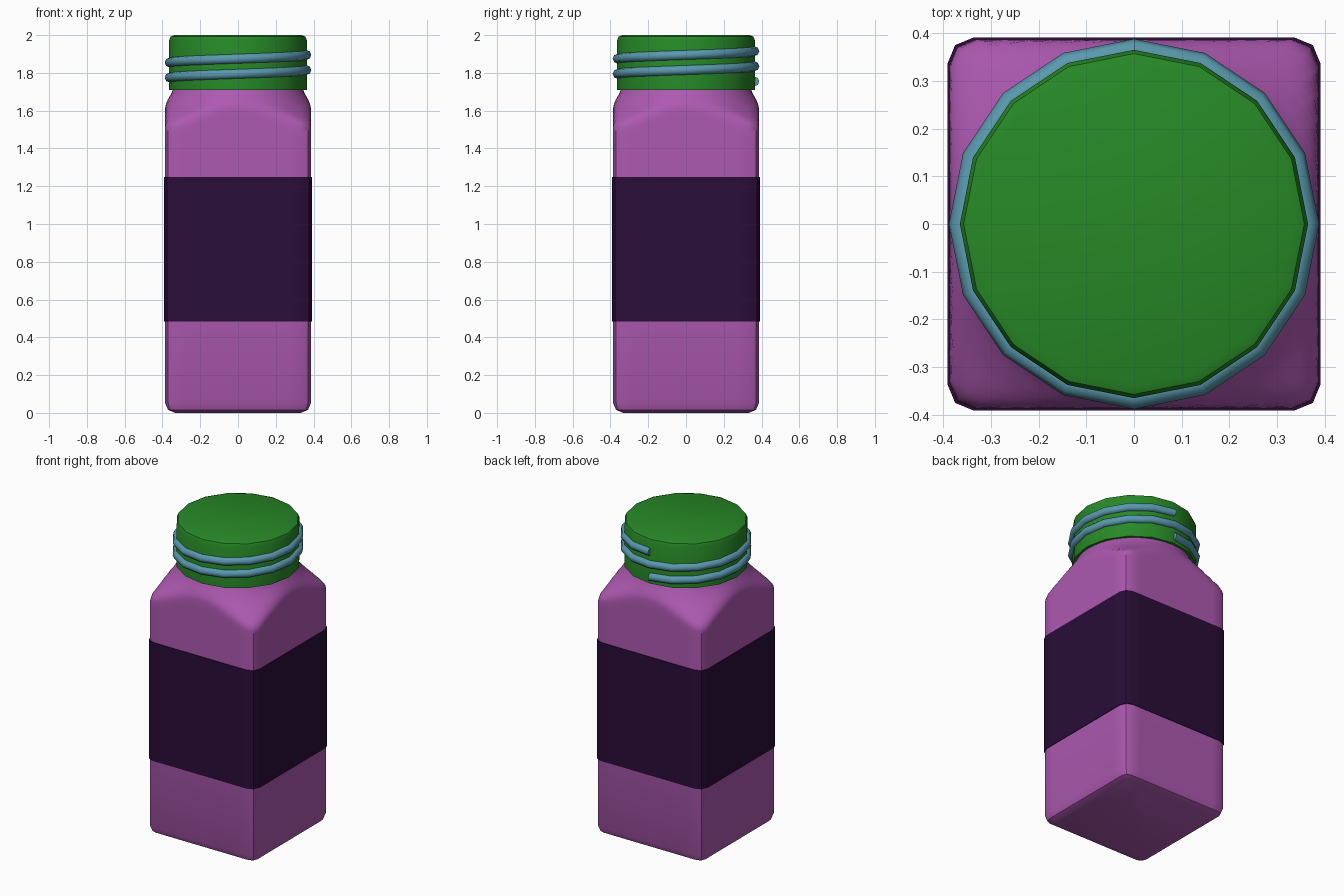
import bpy, bmesh, math

if "Cube" in bpy.data.objects:
    bpy.data.objects.remove(bpy.data.objects["Cube"])


def material(name, rgb):
    m = bpy.data.materials.new(name)
    m.diffuse_color = (*rgb, 1)
    m.use_nodes = True
    m.node_tree.nodes["Principled BSDF"].inputs["Base Color"].default_value = m.diffuse_color
    return m


def loft(name, rings, mat, closed=False, angle=40):
    """Skin a list of equal-length point rings; cap the ends unless closed."""
    bm = bmesh.new()
    vs = [[bm.verts.new(p) for p in r] for r in rings]
    pairs = list(zip(vs, vs[1:])) + ([(vs[-1], vs[0])] if closed else [])
    for a, b in pairs:
        for i in range(len(a)):
            j = (i + 1) % len(a)
            bm.faces.new((a[i], a[j], b[j], b[i]))
    if not closed:
        bm.faces.new(vs[0][::-1])
        bm.faces.new(vs[-1])
    bmesh.ops.recalc_face_normals(bm, faces=bm.faces)
    me = bpy.data.meshes.new(name)
    bm.to_mesh(me)
    bm.free()
    ob = bpy.data.objects.new(name, me)
    bpy.context.collection.objects.link(ob)
    me.materials.append(mat)
    bpy.ops.object.select_all(action='DESELECT')
    ob.select_set(True)
    bpy.context.view_layer.objects.active = ob
    bpy.ops.object.shade_smooth_by_angle(angle=math.radians(angle))
    return ob


def square(h, c, n=12):
    """Rounded square outline: half-width h, corner radius c, n steps per side."""
    pts = []
    for k in range(4):
        side = [(h - c + c * math.cos(a), h - c + c * math.sin(a))
                for a in (0, math.pi / 4, math.pi / 2)]
        side += [((h - c) * (1 - 2 * i / n), h) for i in range(1, n)]
        ca, sa = round(math.cos(k * math.pi / 2)), round(math.sin(k * math.pi / 2))
        pts += [(x * ca - y * sa, x * sa + y * ca) for x, y in side]
    return pts


def ring(pts, z):
    return [(x, y, z) for x, y in pts]


def shoulder_radius(z):
    prof = [(1.42, 0.68), (1.52, 0.54), (1.56, 0.48), (1.60, 0.43),
            (1.64, 0.39), (1.68, 0.36), (1.73, 0.335)]
    for (z0, r0), (z1, r1) in zip(prof, prof[1:]):
        if z <= z1:
            return r0 + (r1 - r0) * (z - z0) / (z1 - z0)
    return prof[-1][1]


def shoulder_ring(pts, z):
    """Square outline softly limited by the round shoulder profile."""
    out = []
    for x, y in pts:
        r = math.hypot(x, y)
        s = (1 + (r / shoulder_radius(z)) ** 30) ** (-1 / 30)
        out.append((x * s, y * s, z))
    return out


H, C = 0.387, 0.055
purple = material("body_purple", (0.42, 0.10, 0.44))
dark = material("label_dark", (0.022, 0.004, 0.04))
green = material("cap_green", (0.02, 0.25, 0.02))
blue = material("thread_blue", (0.10, 0.32, 0.42))

# Body: square with rounded base edge, blending into a round neck
body = square(H, C)
rings = [ring(square(H - 0.055, 0.005), 0), ring(square(H - 0.016, 0.039), 0.016),
         ring(body, 0.055), ring(body, 0.75), ring(body, 1.40)]
rings += [shoulder_ring(body, 1.43 + 0.3 * i / 20) for i in range(21)]
loft("bottle_body", rings, purple)

# Label band wrapped around the body
outer, inner = square(H + 0.004, C), square(H - 0.006, C)
loft("label_band", [ring(outer, 0.485), ring(outer, 1.25),
                    ring(inner, 1.25), ring(inner, 0.485)], dark, closed=True)

# Sixteen-sided cap with a rounded top edge
N = 16


def circle(r, z):
    return [(r * math.cos(2 * math.pi * i / N), r * math.sin(2 * math.pi * i / N), z)
            for i in range(N)]


loft("cap", [circle(r, z) for r, z in
             ((0.365, 1.71), (0.365, 1.972), (0.357, 1.992), (0.337, 2.0))], green)

# Screw thread: two turns rising counter-clockwise from the back
R, T = 0.362, 0.026
coil = []
for i in range(2 * N + 1):
    a = math.pi / 2 + 2 * math.pi * i / N
    z = 1.755 + 0.08 * i / N
    section = []
    for k in range(8):
        t = 2 * math.pi * k / 8
        r = R + T * math.cos(t)
        section.append((r * math.cos(a), r * math.sin(a), z + T * math.sin(t)))
    coil.append(section)
loft("screw_thread", coil, blue, angle=50)
